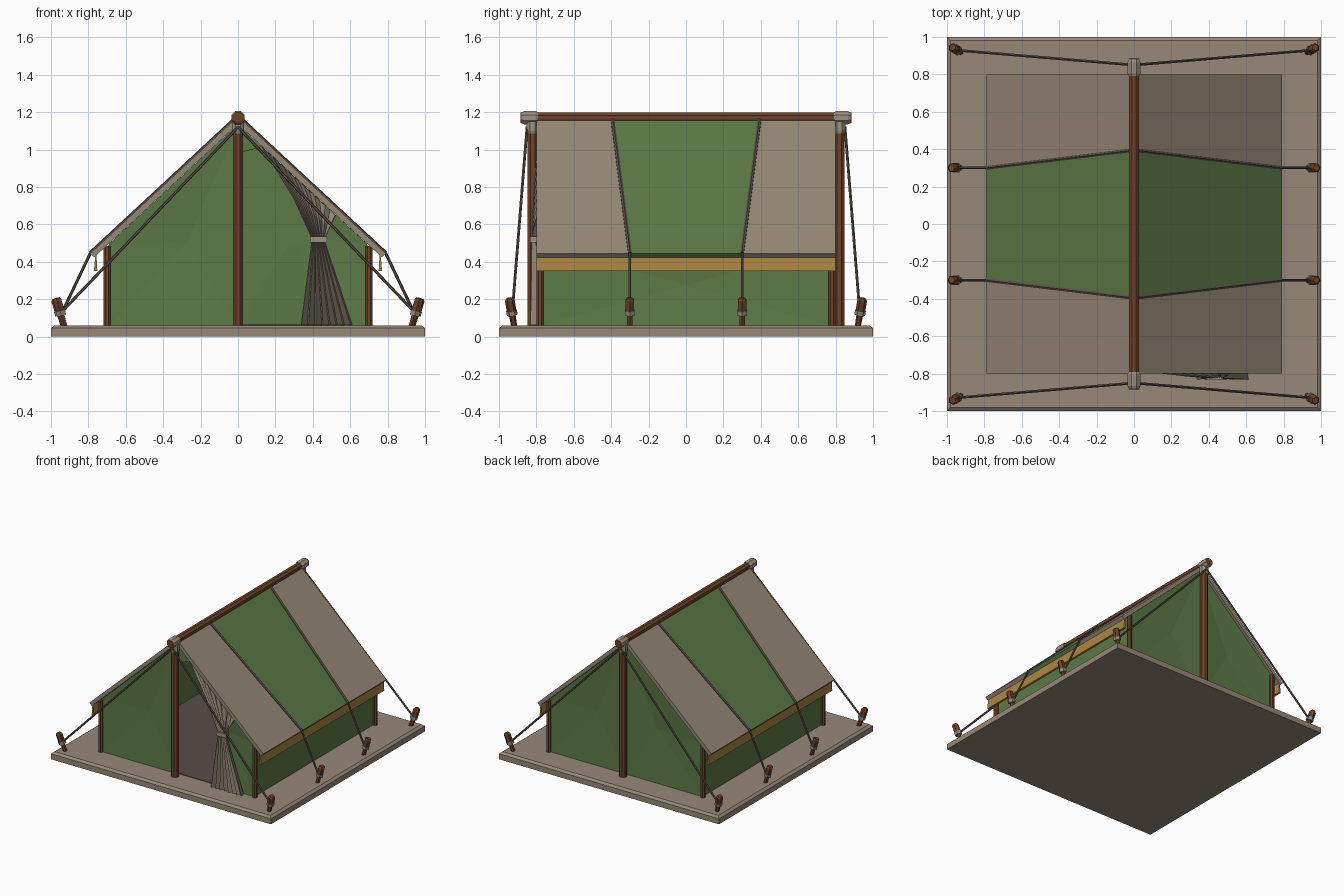
import bpy, bmesh, math
from mathutils import Vector

cube = bpy.data.objects.get("Cube")
if cube:
    bpy.data.objects.remove(cube, do_unlink=True)


def material(name, rgb):
    lin = [((c / 255 + 0.055) / 1.055) ** 2.4 for c in rgb] + [1.0]
    m = bpy.data.materials.new(name)
    m.use_nodes = True
    m.diffuse_color = lin
    m.node_tree.nodes["Principled BSDF"].inputs["Base Color"].default_value = lin
    return m


GREEN = material("green canvas", (92, 122, 70))
TAUPE = material("taupe canvas", (150, 136, 119))
WOOD = material("brown wood", (112, 67, 40))
PALE = material("pale binding", (156, 144, 128))
ROPE = material("dark rope", (92, 83, 72))
GOLD = material("ochre trim", (172, 134, 68))
RUG = material("dark floor cloth", (88, 75, 72))


def make(name, verts, faces, mat):
    me = bpy.data.meshes.new(name)
    me.from_pydata([tuple(v) for v in verts], [], faces)
    bm = bmesh.new()
    bm.from_mesh(me)
    bmesh.ops.recalc_face_normals(bm, faces=bm.faces)
    bm.to_mesh(me)
    bm.free()
    me.materials.append(mat)
    ob = bpy.data.objects.new(name, me)
    bpy.context.collection.objects.link(ob)
    return ob


def loft(name, rings, mat):
    """Closed solid through rings with the same number of points."""
    n = len(rings[0])
    faces = [list(range(n)), list(range((len(rings) - 1) * n, len(rings) * n))]
    for k in range(len(rings) - 1):
        for i in range(n):
            j = (i + 1) % n
            faces.append([k * n + i, k * n + j, (k + 1) * n + j, (k + 1) * n + i])
    return make(name, [p for r in rings for p in r], faces, mat)


def rod(name, a, b, profile, mat, sides=8):
    """Turned rod from a to b; profile is (fraction, radius) pairs."""
    a, b = Vector(a), Vector(b)
    q = (b - a).to_track_quat('Z', 'Y')
    rings = []
    for t, r in profile:
        ring = []
        for i in range(sides):
            w = math.tau * (i + 0.5) / sides
            ring.append(a.lerp(b, t) + q @ Vector((r * math.cos(w), r * math.sin(w), 0)))
        rings.append(ring)
    return loft(name, rings, mat)


def straight(r):
    return [(0, r), (1, r)]


def rect(x, y, z):
    return [(-x, -y, z), (x, -y, z), (x, y, z), (-x, y, z)]


def wall(name, points):
    """Thin canvas sheet, slightly slack in the middle."""
    ob = make(name, points, [list(range(len(points)))], GREEN)
    bm = bmesh.new()
    bm.from_mesh(ob.data)
    if len(points) > 3:
        centre = bmesh.ops.poke(bm, faces=bm.faces[:])["verts"][0]
        pull = Vector((centre.co.x, centre.co.y, 0))
        axis = 1 if abs(points[0][1] - points[1][1]) < 0.001 else 0
        centre.co[axis] -= math.copysign(0.015, pull[axis])
    bm.to_mesh(ob.data)
    bm.free()
    mod = ob.modifiers.new("thickness", 'SOLIDIFY')
    mod.thickness = 0.006
    mod.offset = 0


# Platform and floor cloth
loft("platform", [rect(1, 1, 0), rect(1, 1, 0.045), rect(0.98, 0.98, 0.06)], TAUPE)
loft("floor_cloth", [rect(0.68, 0.77, 0.058), rect(0.68, 0.77, 0.064)], RUG)

# Roof line shared by all sloping parts
RIDGE_X, RIDGE_Z, EAVE_X, EAVE_Z = 0.0, 1.178, 0.79, 0.445


def roof(x, drop=0.0):
    return RIDGE_Z + (EAVE_Z - RIDGE_Z) * x / EAVE_X - drop


def roof_panel(name, s, ridge_y, eave_y, mat):
    top = [(0, ridge_y[0], RIDGE_Z), (0, ridge_y[1], RIDGE_Z),
           (s * EAVE_X, eave_y[1], EAVE_Z), (s * EAVE_X, eave_y[0], EAVE_Z)]
    under = [(x - (0.02 * s if x else 0), y, z - (0.022 if x else 0.041)) for x, y, z in top]
    loft(name, [top, under], mat)


STAKE = [(0, 0.016), (0.5, 0.018), (0.55, 0.026), (0.93, 0.026), (1, 0.018)]


def stake(name, x, y, sx, sy):
    a = Vector((x - 0.02 * sx, y - 0.012 * sy, 0.05))
    b = Vector((x + 0.025 * sx, y + 0.014 * sy, 0.205))
    rod(name, a, b, STAKE, WOOD, 6)
    rod(name + "_binding", a.lerp(b, 0.42), a.lerp(b, 0.58), straight(0.029), PALE, 6)


for s, side in ((1, "left"), (-1, "right")):
    # Roof panels, seams and trim
    roof_panel(side + "_roof_middle", s, (-0.395, 0.395), (-0.3, 0.3), GREEN)
    for e, end in ((-1, "front"), (1, "back")):
        tag = end + "_" + side
        roof_panel(tag + "_roof", s, (e * 0.395, e * 0.8), (e * 0.3, e * 0.8), TAUPE)
        eave = (s * EAVE_X, e * 0.3, EAVE_Z)
        rod(tag + "_seam_rope", (s * 0.02, e * 0.393, roof(0.02)), eave, straight(0.011), ROPE, 6)
        rod(tag + "_side_guy", eave, (s * 0.935, e * 0.3, 0.14), straight(0.008), ROPE, 6)
        stake(tag + "_side_stake", s * 0.95, e * 0.3, s, 0)
        rod(tag + "_corner_guy", (0, e * 0.85, 1.12), (s * 0.935, e * 0.928, 0.14),
            straight(0.008), ROPE, 6)
        stake(tag + "_corner_stake", s * 0.945, e * 0.93, s, e)
        rod(tag + "_post", (s * 0.7, e * 0.78, 0.05), (s * 0.7, e * 0.78, 0.485),
            straight(0.02), WOOD)
    loft(side + "_valance",
         [[(s * 0.757, y, 0.44), (s * 0.763, y, 0.44), (s * 0.77, y, 0.35), (s * 0.752, y, 0.35)]
          for y in (-0.8, 0.8)], GOLD)
    wall(side + "_wall", [(s * 0.69, -0.77, 0.06), (s * 0.69, 0.77, 0.06),
                          (s * 0.69, 0.77, 0.49), (s * 0.69, -0.77, 0.49)])


# Gable walls, with the doorway in the front left half
def gable(name, y, outline):
    wall(name, [(x, y, z) for x, z in outline])


under_ridge, under_eave = roof(0, 0.042), roof(0.69, 0.042)
for name, s, y in (("front_right_gable", -1, -0.775), ("back_right_gable", -1, 0.775),
                   ("back_left_gable", 1, 0.775)):
    gable(name, y, [(0, 0.06), (s * 0.69, 0.06), (s * 0.69, under_eave), (0, under_ridge)])
gable("door_top", -0.775, [(0, 0.98), (0.13, roof(0.13, 0.042)), (0, under_ridge)])
gable("door_side", -0.775, [(0.46, 0.06), (0.69, 0.06), (0.69, under_eave),
                            (0.13, roof(0.13, 0.042)), (0.43, 0.52)])

# Tied curtain: pleated rows from roof line to tie to hem
PLEATS = 14
rows = []
for k in range(PLEATS + 1):
    t = k / PLEATS
    fold = 1 if k % 2 else -1
    xt = 0.13 + 0.39 * t
    top = Vector((xt, -0.79 + 0.008 * fold, roof(xt, 0.045)))
    tie = Vector((0.395 + 0.07 * t, -0.815 + 0.01 * fold, 0.53))
    mid = top.lerp(tie, 0.55) + Vector((0.02 * (1 - t), -0.004, 0))
    knot = tie - Vector((0, 0, 0.03))
    hem = Vector((0.345 + 0.27 * t + 0.006 * fold, -0.812 + 0.02 * fold, 0.062))
    rows.append((top, mid, tie, knot, hem))
faces = [[k * 5 + i, k * 5 + i + 1, k * 5 + i + 6, k * 5 + i + 5]
         for k in range(PLEATS) for i in range(4)]
curtain = make("door_curtain", [p for r in rows for p in r], faces, TAUPE)
curtain.modifiers.new("thickness", 'SOLIDIFY').thickness = 0.004
loft("curtain_tie", [[(0.385, -0.835, z), (0.475, -0.835, z), (0.475, -0.795, z),
                      (0.385, -0.795, z)] for z in (0.502, 0.535)], PALE)

# Ridge pole, gable poles and their bindings
rod("ridge_pole", (0, -0.885, 1.17), (0, 0.885, 1.17), straight(0.03), WOOD)
for e, end in ((-1, "front"), (1, "back")):
    rod(end + "_pole", (0, e * 0.82, 0.05), (0, e * 0.82, 1.16), straight(0.03), WOOD)
    rod(end + "_ridge_binding", (0, e * 0.79, 1.17), (0, e * 0.88, 1.17),
        [(0, 0.032), (0.15, 0.038), (0.85, 0.038), (1, 0.031)], PALE)
    rod(end + "_pole_binding", (0, e * 0.82, 1.085), (0, e * 0.82, 1.15),
        [(0, 0.032), (0.2, 0.036), (1, 0.036)], PALE)
